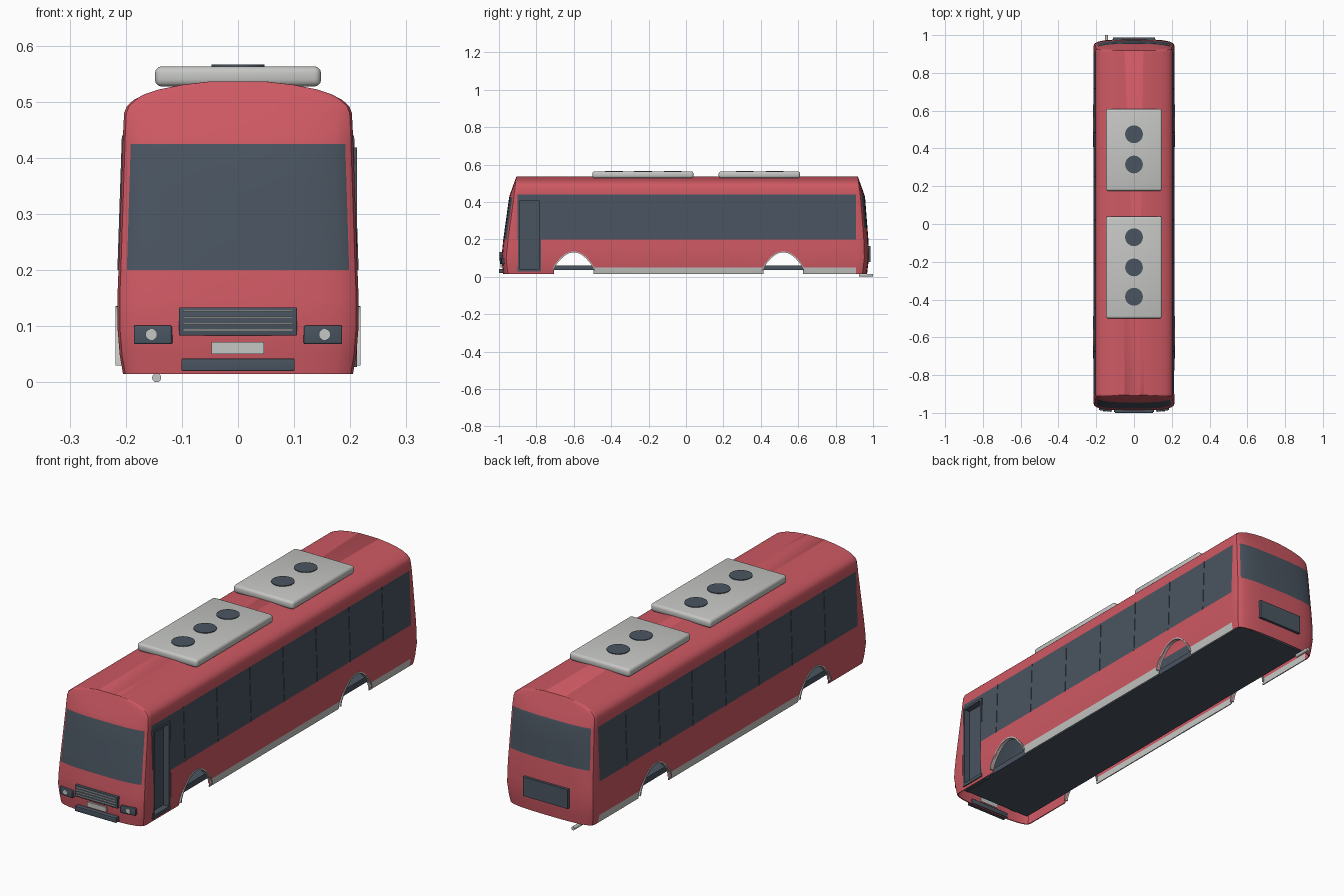
import bpy, bmesh, math
from mathutils import Matrix

if "Cube" in bpy.data.objects:
    bpy.data.objects.remove(bpy.data.objects["Cube"], do_unlink=True)


def material(name, rgb):
    m = bpy.data.materials.new(name)
    m.use_nodes = True
    m.diffuse_color = (*rgb, 1)
    m.node_tree.nodes["Principled BSDF"].inputs["Base Color"].default_value = (*rgb, 1)
    return m


RED = material("coach red", (0.62, 0.1, 0.125))
DARK = material("dark blue grey", (0.068, 0.09, 0.118))
LIGHT = material("light grey", (0.56, 0.57, 0.55))


def finish(name, bm, *mats):
    mesh = bpy.data.meshes.new(name)
    bm.to_mesh(mesh)
    bm.free()
    ob = bpy.data.objects.new(name, mesh)
    bpy.context.collection.objects.link(ob)
    for m in mats:
        mesh.materials.append(m)
    return ob


def activate(ob):
    bpy.ops.object.select_all(action='DESELECT')
    ob.select_set(True)
    bpy.context.view_layer.objects.active = ob


def smooth(ob, degrees=35):
    activate(ob)
    bpy.ops.object.shade_smooth_by_angle(angle=math.radians(degrees))


def box(name, mat, x, y, z, bevel=0.0, turn=0.0):
    """Box from (low, high) ranges, turned about its own upright axis."""
    mid = [(a + b) / 2 for a, b in (x, y, z)]
    size = [b - a for a, b in (x, y, z)]
    bm = bmesh.new()
    bmesh.ops.create_cube(bm, size=1)
    bmesh.ops.scale(bm, vec=size, verts=bm.verts)
    if bevel:
        bmesh.ops.bevel(bm, geom=bm.edges[:], offset=bevel, segments=3, profile=0.5, affect='EDGES')
    bmesh.ops.transform(bm, matrix=Matrix.Translation(mid) @ Matrix.Rotation(turn, 4, 'Z'), verts=bm.verts)
    ob = finish(name, bm, mat)
    if bevel:
        smooth(ob)
    return ob


def cylinder(name, mat, centre, radius, depth, axis='Z'):
    bm = bmesh.new()
    bmesh.ops.create_cone(bm, cap_ends=True, segments=28, radius1=radius, radius2=radius, depth=depth)
    rot = Matrix.Rotation(math.pi / 2, 4, 'X') if axis == 'Y' else Matrix()
    bmesh.ops.transform(bm, matrix=Matrix.Translation(centre) @ rot, verts=bm.verts)
    ob = finish(name, bm, mat)
    smooth(ob)
    return ob


def lookup(table, z):
    for (z0, v0), (z1, v1) in zip(table, table[1:]):
        if z <= z1:
            return v0 + (v1 - v0) * (z - z0) / (z1 - z0)
    return table[-1][1]


# Body shell: bowed plan outlines stacked up to the roof crown
WIDTH = [(0.015, 0.205), (0.05, 0.211), (0.1, 0.215), (0.15, 0.215), (0.2, 0.213), (0.44, 0.205),
         (0.48, 0.203), (0.492, 0.198), (0.503, 0.186), (0.513, 0.167), (0.522, 0.14),
         (0.53, 0.1), (0.536, 0.05)]
FRONT = [(0.015, -0.978), (0.1, -0.987), (0.2, -0.977), (0.43, -0.945), (0.538, -0.906)]
REAR = [(0.015, 0.968), (0.1, 0.978), (0.2, 0.975), (0.43, 0.957), (0.538, 0.918)]
LEVELS = sorted([z for z, w in WIDTH] + [0.26, 0.34, 0.425])
HALF = [0, 0.25, 0.5, 0.7, 0.85, 0.93, 0.98, 1]
ACROSS = [-u for u in HALF[:0:-1]] + HALF
ALONG = [-0.9, -0.68, -0.2, 0.02, 0.3, 0.7, 0.91]
ARCHES = (-0.6, 0.52)


def outline(z):
    w, f, r = lookup(WIDTH, z), lookup(FRONT, z), lookup(REAR, z)
    bow_f = min(0.045, -0.905 - f) if z > 0.43 else 0.042
    bow_r = min(0.04, r - 0.917) if z > 0.43 else 0.04
    drop = lambda u: 1 - (1 - abs(u) ** 3) ** (1 / 3)
    pts = [(u * w, f + bow_f * drop(u), z, ('front', u)) for u in ACROSS]
    pts += [(w, y, z, ('side', y)) for y in ALONG]
    pts += [(-u * w, r - bow_r * drop(u), z, ('rear', u)) for u in ACROSS]
    return pts + [(-w, y, z, ('side', y)) for y in reversed(ALONG)]


def paint(a, b, z):
    (part, p), (part2, q) = a, b
    if part != part2:
        return 0
    glazed = max(abs(p), abs(q)) < 0.94
    if part == 'side':
        return 1 if 0.2 < z < 0.44 else 2 if z < 0.05 and min(p, q) > -0.7 else 0
    low, high = (0.2, 0.425) if part == 'front' else (0.26, 0.44)
    return 1 if glazed and low < z < high else 0


bm = bmesh.new()
previous = None
for z in LEVELS:
    pts = outline(z)
    ring = [bm.verts.new(p[:3]) for p in pts]
    if previous:
        for i in range(len(ring)):
            j = (i + 1) % len(ring)
            face = bm.faces.new((previous[i], previous[j], ring[j], ring[i]))
            face.material_index = paint(pts[i][3], pts[j][3], (z + previous[0].co.z) / 2)
    previous = ring
bm.faces.new(previous)
body = finish("body_shell", bm, RED, DARK, LIGHT)
shell = body.modifiers.new("wall", 'SOLIDIFY')
shell.thickness, shell.offset = 0.004, -1


# Wheel arch and doorway openings
def arch_curve(y, grow=0.0, n=20):
    """Bell-shaped arch that flares at the foot."""
    pts = []
    for i in range(n + 1):
        t = math.pi * i / n
        flare = 0.02 * abs(math.cos(t)) ** 6
        pts.append((y - (0.086 + flare + grow) * math.cos(t), 0.03 + (0.1 + grow) * math.sin(t)))
    return pts


bm = bmesh.new()
for y in ARCHES:
    prof = [(y - 0.108, -0.05)] + arch_curve(y) + [(y + 0.108, -0.05)]
    face = bm.faces.new([bm.verts.new((-0.3, a, b)) for a, b in prof])
    new = bmesh.ops.extrude_face_region(bm, geom=[face])['geom']
    bmesh.ops.translate(bm, vec=(0.6, 0, 0), verts=[v for v in new if isinstance(v, bmesh.types.BMVert)])
door = bmesh.ops.create_cube(bm, size=1)['verts']
bmesh.ops.scale(bm, vec=(0.1, 0.123, 0.39), verts=door)
bmesh.ops.translate(bm, vec=(0.22, -0.838, 0.222), verts=door)
bmesh.ops.recalc_face_normals(bm, faces=bm.faces)
cutter = finish("opening_cutter", bm, RED)
cutter.hide_render = True
cut = body.modifiers.new("openings", 'BOOLEAN')
cut.operation, cut.solver, cut.object = 'DIFFERENCE', 'EXACT', cutter
activate(body)
for mod in ("wall", "openings"):
    bpy.ops.object.modifier_apply(modifier=mod)
bpy.data.objects.remove(cutter, do_unlink=True)
smooth(body)

# Wheel arch lips
for side, word in ((1, "left"), (-1, "right")):
    for y, end in zip(ARCHES, ("front", "rear")):
        bm = bmesh.new()
        rows = []
        for (a, b), (c, d) in zip(arch_curve(y), arch_curve(y, 0.006)):
            rows.append([bm.verts.new((side * x, p, q)) for x, p, q in
                         ((0.2, a, b), (0.218, a, b), (0.218, c, d), (0.2, c, d))])
        for r, s in zip(rows, rows[1:]):
            for k in range(4):
                bm.faces.new((r[k], r[(k + 1) % 4], s[(k + 1) % 4], s[k]))
        bm.faces.new(rows[0])
        bm.faces.new(rows[-1])
        bmesh.ops.recalc_face_normals(bm, faces=bm.faces)
        smooth(finish(f"{end}_{word}_arch_lip", bm, LIGHT))

# Side window seals, leaning with the glass
for side, word in ((1, "left"), (-1, "right")):
    for i in range(7):
        y = -0.675 + 0.232 * i
        seal = box(f"{word}_window_seal_{i + 1}", DARK, (-0.002, 0.002), (y - 0.002, y + 0.002), (0.2, 0.44))
        for v in seal.data.vertices:
            v.co.x = side * (lookup(WIDTH, v.co.z) + v.co.x)
        if side < 0:
            seal.data.flip_normals()

# Floor
box("floor", DARK, (-0.175, 0.175), (-0.93, 0.93), (0.035, 0.06))

# Doorway on the left side
box("door_front_jamb", DARK, (0.17, 0.212), (-0.9, -0.89), (0.027, 0.418))
box("door_rear_jamb", DARK, (0.17, 0.212), (-0.786, -0.776), (0.027, 0.418))
box("door_header", DARK, (0.17, 0.212), (-0.89, -0.786), (0.408, 0.418))
box("door_step", DARK, (0.17, 0.212), (-0.89, -0.786), (0.027, 0.042))
box("door_leaf", DARK, (0.176, 0.184), (-0.89, -0.786), (0.042, 0.408))

# Roof units with fans
for name, span, fans in (("front", (-0.5, 0.04), (-0.385, -0.23, -0.07)), ("rear", (0.175, 0.61), (0.315, 0.475))):
    box(f"{name}_roof_unit", LIGHT, (-0.148, 0.148), span, (0.527, 0.563), bevel=0.012)
    for i, y in enumerate(fans):
        cylinder(f"{name}_roof_fan_{i + 1}", DARK, (0, y, 0.562), 0.047, 0.008)

# Front grille, bumper slot and plate
box("grille", DARK, (-0.105, 0.105), (-0.996, -0.975), (0.083, 0.133), bevel=0.002)
for i in range(4):
    z = 0.093 + 0.0115 * i
    box(f"grille_bar_{i + 1}", LIGHT, (-0.098, 0.098), (-0.999, -0.994), (z - 0.0015, z + 0.0015))
box("number_plate", LIGHT, (-0.047, 0.046), (-0.992, -0.975), (0.05, 0.072))
box("bumper_slot", DARK, (-0.101, 0.101), (-1.0, -0.97), (0.02, 0.042), bevel=0.002)

# Headlights
for side, word in ((1, "left"), (-1, "right")):
    x = side * 0.151
    box(f"{word}_headlight", DARK, (x - 0.034, x + 0.034), (-0.99, -0.968), (0.068, 0.101),
        bevel=0.003, turn=side * 0.14)
    cylinder(f"{word}_headlight_lamp", LIGHT, (side * 0.155, -0.986, 0.085), 0.01, 0.012, 'Y')

# Rear engine vent and exhaust pipe
box("rear_vent", DARK, (-0.11, 0.11), (0.965, 0.987), (0.08, 0.165))
cylinder("exhaust_pipe", LIGHT, (-0.145, 0.962, 0.008), 0.008, 0.076, 'Y')
